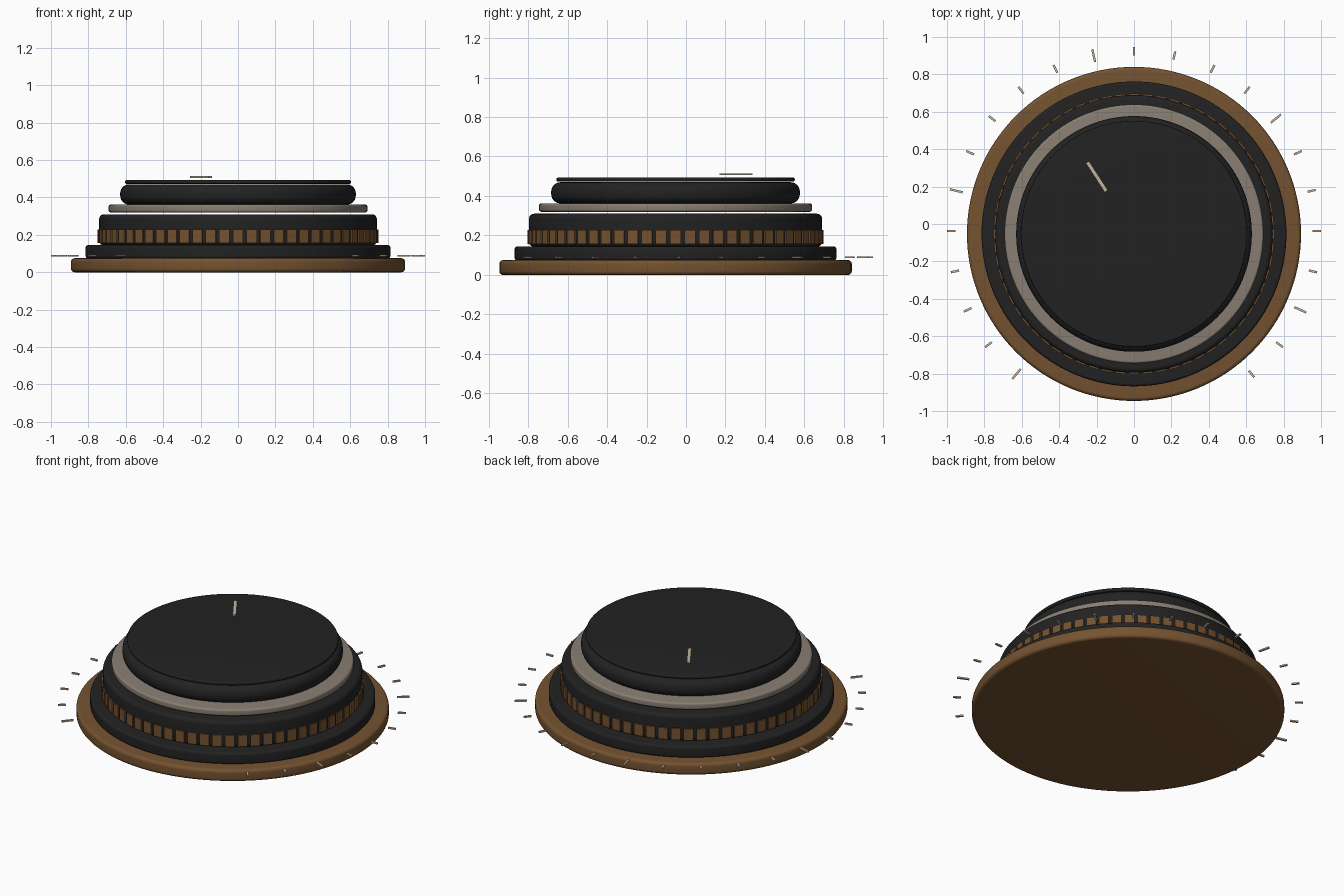
import bpy, bmesh, math
from mathutils import Matrix, Vector

cube = bpy.data.objects.get("Cube")
if cube:
    bpy.data.objects.remove(cube, do_unlink=True)

CENTRE = Vector((0, -0.053, 0))


def material(name, rgb):
    m = bpy.data.materials.new(name)
    m.use_nodes = True
    m.diffuse_color = (*rgb, 1)
    m.node_tree.nodes["Principled BSDF"].inputs["Base Color"].default_value = (*rgb, 1)
    return m


BROWN = material("bronze brown", (0.175, 0.085, 0.03))
BLACK = material("soft black", (0.016, 0.016, 0.016))
SILVER = material("warm silver", (0.25, 0.21, 0.17))
CREAM = material("pale cream", (0.55, 0.46, 0.34))


def finish(name, bm, mat, smooth=False):
    bmesh.ops.recalc_face_normals(bm, faces=bm.faces)
    mesh = bpy.data.meshes.new(name)
    bm.to_mesh(mesh)
    bm.free()
    mesh.materials.append(mat)
    ob = bpy.data.objects.new(name, mesh)
    ob.location = CENTRE
    bpy.context.collection.objects.link(ob)
    if smooth:
        bpy.ops.object.select_all(action="DESELECT")
        ob.select_set(True)
        bpy.context.view_layer.objects.active = ob
        bpy.ops.object.shade_smooth_by_angle(angle=math.radians(35))
    return ob


def rounded_disc(name, radius, z0, z1, bevel, mat, sides=128, steps=6):
    """Solid disc turned from a profile with rounded rims."""
    profile = [(0, z0)]
    for zc, start in ((z0 + bevel, -90), (z1 - bevel, 0)):
        for i in range(steps + 1):
            a = math.radians(start + 90 * i / steps)
            profile.append((radius - bevel + bevel * math.cos(a), zc + bevel * math.sin(a)))
    profile.append((0, z1))
    bm = bmesh.new()
    vs = [bm.verts.new((r, 0, z)) for r, z in profile]
    edges = [bm.edges.new(pair) for pair in zip(vs, vs[1:])]
    bmesh.ops.spin(bm, geom=vs + edges, cent=(0, 0, 0), axis=(0, 0, 1),
                   angle=math.tau, steps=sides, use_merge=True)
    bmesh.ops.remove_doubles(bm, verts=bm.verts, dist=0.0001)
    return finish(name, bm, mat, True)


def add_box(bm, size, place):
    bmesh.ops.create_cube(bm, size=1, matrix=place @ Matrix.Diagonal((*size, 1)))


def polar(angle, radius, z):
    return Matrix.Rotation(angle, 4, "Z") @ Matrix.Translation((radius, 0, z))


# Stacked turned parts
rounded_disc("base_plate", 0.893, 0, 0.075, 0.02, BROWN)
rounded_disc("lower_collar", 0.815, 0.073, 0.145, 0.015, BLACK)
rounded_disc("grip_body", 0.742, 0.143, 0.31, 0.025, BLACK)
rounded_disc("trim_ring", 0.692, 0.32, 0.362, 0.012, SILVER)
rounded_disc("knob_cap", 0.63, 0.362, 0.47, 0.048, BLACK)
rounded_disc("top_disc", 0.604, 0.473, 0.493, 0.008, BLACK)

# Ring of raised grip blocks
bm = bmesh.new()
KNURLS = 64
for i in range(KNURLS):
    add_box(bm, (0.03, 0.055, 0.072), polar(math.tau * i / KNURLS, 0.735, 0.192))
finish("grip_blocks", bm, BROWN)

# Scale marks around the dial, every fifth one longer
bm = bmesh.new()
MARKS = 23
for i in range(MARKS):
    angle = math.radians(230 - 280 * i / (MARKS - 1))
    length = 0.07 if i % 5 == 0 else 0.045
    add_box(bm, (length, 0.012, 0.009), polar(angle, 0.9775, 0.089))
finish("scale_marks", bm, CREAM)

# Pointer mark hovering just over the cap
bm = bmesh.new()
add_box(bm, (0.185, 0.02, 0.01), polar(math.radians(123), 0.365, 0.51))
finish("pointer_mark", bm, CREAM)
